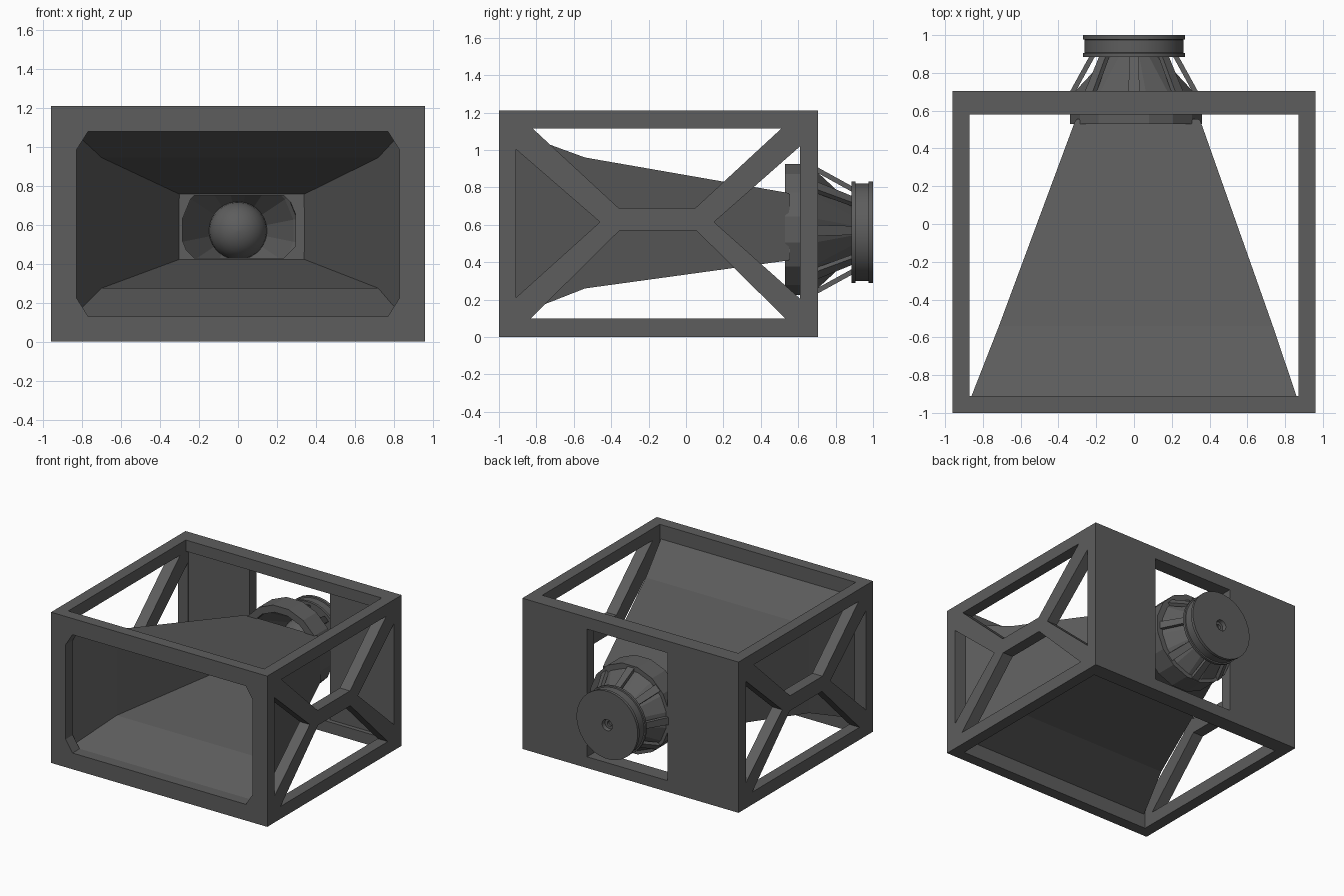
import bpy, bmesh
from math import sin, cos, pi, radians
from mathutils import Vector

if "Cube" in bpy.data.objects:
    bpy.data.objects.remove(bpy.data.objects["Cube"])

# Dark charcoal paint for everything
paint = bpy.data.materials.new("charcoal")
paint.diffuse_color = (0.11, 0.11, 0.11, 1)
paint.use_nodes = True
paint.node_tree.nodes["Principled BSDF"].inputs["Base Color"].default_value = paint.diffuse_color


def plate(name, outline, holes, thick, loc, rot):
    """Flat panel with cut-outs, extruded from a filled 2D curve."""
    cu = bpy.data.curves.new(name, 'CURVE')
    cu.dimensions = '2D'
    cu.fill_mode = 'BOTH'
    cu.extrude = thick / 2
    for loop in [outline] + holes:
        s = cu.splines.new('POLY')
        s.points.add(len(loop) - 1)
        for p, (u, v) in zip(s.points, loop):
            p.co = (u, v, 0, 1)
        s.use_cyclic_u = True
    ob = bpy.data.objects.new(name, cu)
    bpy.context.collection.objects.link(ob)
    ob.location = loc
    ob.rotation_euler = [radians(a) for a in rot]
    bpy.ops.object.select_all(action='DESELECT')
    ob.select_set(True)
    bpy.context.view_layer.objects.active = ob
    bpy.ops.object.convert(target='MESH')
    ob = bpy.context.view_layer.objects.active
    bpy.ops.object.shade_flat()
    ob.data.materials.clear()
    ob.data.materials.append(paint)


def loft(name, rings, closed=False):
    """Skin through equal-sized rings; ends are capped unless closed."""
    bm = bmesh.new()
    vs = [[bm.verts.new(p) for p in r] for r in rings]
    n = len(vs[0])
    pairs = list(zip(vs, vs[1:])) + ([(vs[-1], vs[0])] if closed else [])
    for a, b in pairs:
        for i in range(n):
            j = (i + 1) % n
            bm.faces.new((a[i], a[j], b[j], b[i]))
    if not closed:
        bm.faces.new(vs[0])
        bm.faces.new(vs[-1])
    bmesh.ops.recalc_face_normals(bm, faces=bm.faces)
    me = bpy.data.meshes.new(name)
    bm.to_mesh(me)
    bm.free()
    me.materials.append(paint)
    ob = bpy.data.objects.new(name, me)
    bpy.context.collection.objects.link(ob)
    return ob


def rect(y, x0, x1, z0, z1):
    return [(x0, y, z0), (x1, y, z0), (x1, y, z1), (x0, y, z1)]


def lathe(name, profile, sides, closed, smooth=False, cx=0.0, cz=0.57):
    """Turn (radius, y) points about an axis along y."""
    rings = [[(cx + r * cos(2 * pi * (i + .5) / sides), y,
               cz + r * sin(2 * pi * (i + .5) / sides)) for i in range(sides)]
             for r, y in profile]
    ob = loft(name, rings, closed)
    if smooth:
        bpy.ops.object.select_all(action='DESELECT')
        ob.select_set(True)
        bpy.context.view_layer.objects.active = ob
        bpy.ops.object.shade_smooth_by_angle(angle=radians(35))


def box(u0, u1, v0, v1):
    return [(u0, v0), (u1, v0), (u1, v1), (u0, v1)]


def chamfered(u0, u1, v0, v1, cu, cv):
    return [(u0 + cu, v0), (u1 - cu, v0), (u1, v0 + cv), (u1, v1 - cv),
            (u1 - cu, v1), (u0 + cu, v1), (u0, v1 - cv), (u0, v0 + cv)]


T = 0.09          # frame thickness
W, H = 0.96, 1.21

# Side panels with the double-Y brace
side_holes = [
    [(-.82, 1.115), (.51, 1.115), (.05, .69), (-.36, .69)],
    [(-.83, .10), (.53, .10), (.055, .57), (-.355, .57)],
    [(-.91, .21), (-.91, 1.005), (-.46, .615)],
    [(.61, .205), (.61, 1.02), (.15, .615)],
]
for sx, side in ((-1, "left"), (1, "right")):
    plate(side + "_side_frame", box(-1, .705, 0, H), side_holes, T,
          (sx * (W - T / 2), 0, 0), (90, 0, 90))

# Front panel with chamfered mouth
plate("front_panel", box(-W + T, W - T, 0, H),
      [chamfered(-.83, .83, .13, 1.08, .06, .095)], T,
      (0, -1 + T / 2, 0), (90, 0, 0))

# Back panel with driver opening, and the deeper rails above and below it
plate("back_panel", box(-W + T, W - T, 0, H), [box(-.33, .385, .09, 1.115)], T,
      (0, .705 - T / 2, 0), (90, 0, 0))
for z0, name in ((0, "bottom_back_rail"), (H - T, "top_back_rail")):
    loft(name, [rect(y, -W + T, W - T, z0, z0 + T) for y in (.58, .615)])

# Flared rectangular horn, thin walled
t = .015
inner = [(-.91, -.845, .845, .13, 1.08), (-.54, -.70, .72, .275, .945),
         (.55, -.295, .335, .425, .755)]
outer = [(y, a - t, b + t, c - t, d + t) for y, a, b, c, d in inner]
loft("horn", [rect(*r) for r in outer + inner[::-1]], closed=True)

# Throat plate joining the horn to the round driver
plate("throat_plate", box(-.305, .345, .415, .765),
      [chamfered(-.285, .295, .43, .75, .06, .06)], .02, (0, .545, 0), (90, 0, 0))

# Driver mounting flange and rim
lathe("driver_flange", [(.30, .53), (.356, .53), (.356, .70), (.30, .70)],
      16, True, cx=.01, cz=.575)

# Speaker cone with a thin wall
lathe("speaker_cone", [(.31, .58), (.32, .70), (.14, .89), (.12, .88), (.29, .60)],
      16, True)

# Dust cap dome
dome = [(.15 * sin(a), .82 - .15 * cos(a)) for a in
        [radians(d) for d in (2, 15, 30, 45, 60, 75, 90, 120, 150)]]
lathe("dust_cap", dome, 32, False, True)

# Basket ribs
for k in range(8):
    a = k * pi / 4
    e = Vector((cos(a), 0, sin(a)))
    s = Vector((-sin(a), 0, cos(a)))
    rings = []
    for r, y, w in ((.345, .69, .03), (.235, .89, .024)):
        c = Vector((0, y, .57))
        rings.append([c + e * (r + dr) + s * ds for dr, ds in
                      ((0, -w), (0, w), (-.03, w), (-.03, -w))])
    loft("basket_rib", rings)

# Magnet: two plates around a ring, with a vent hole at the back
lathe("magnet", [(.02, .885), (.272, .885), (.272, .905), (.262, .907), (.262, .975),
                 (.272, .977), (.272, 1.0), (.045, 1.0), (.04, .97), (.02, .97)],
      32, True, True, cz=.56)
